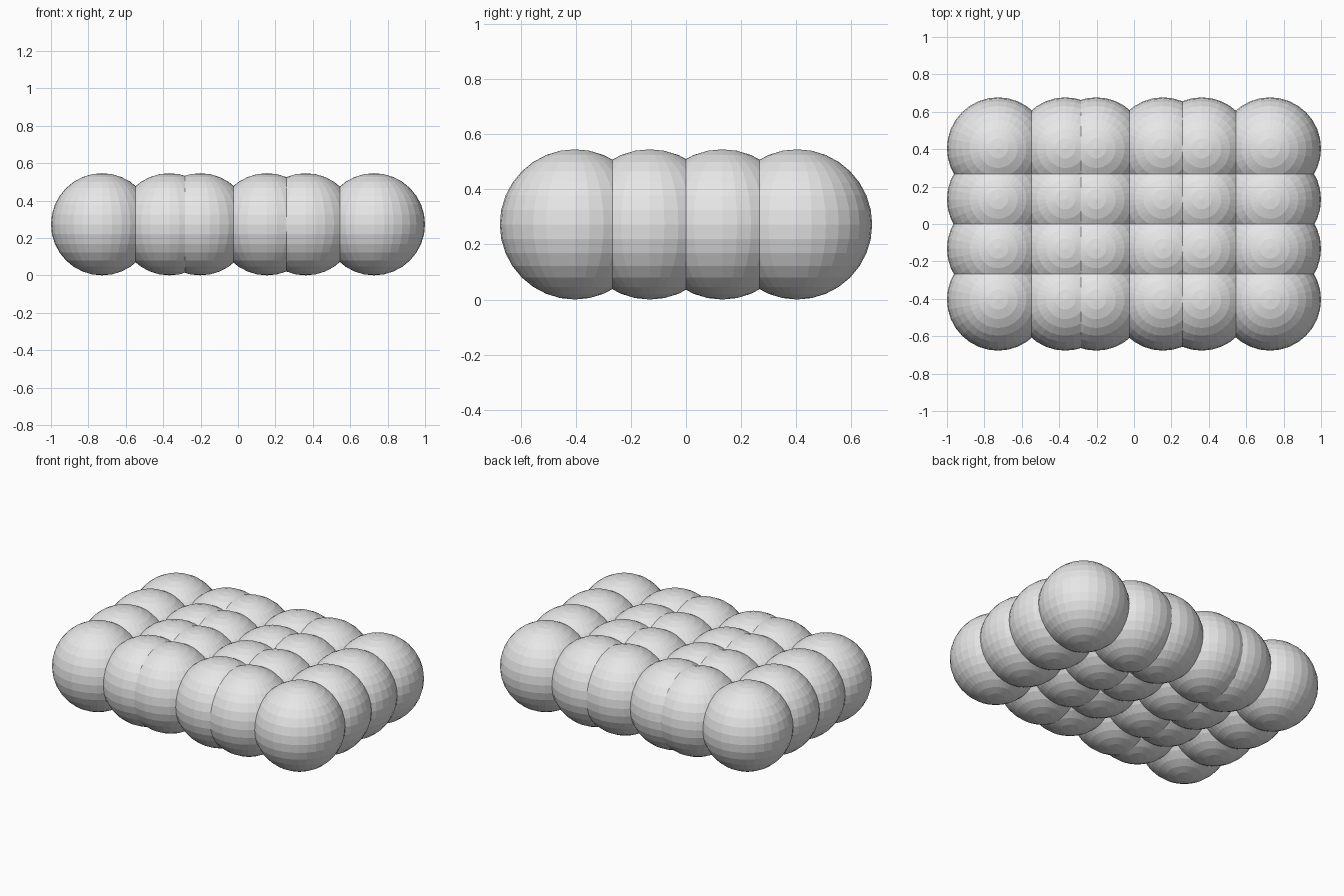
import bpy
import bmesh

if "Cube" in bpy.data.objects:
    bpy.data.objects.remove(bpy.data.objects["Cube"], do_unlink=True)

# Plain grey material
grey = bpy.data.materials.new("light grey")
grey.use_nodes = True
colour = (0.8, 0.8, 0.8, 1)
grey.diffuse_color = colour
grey.node_tree.nodes["Principled BSDF"].inputs["Base Color"].default_value = colour

RADIUS = 0.273
COLUMNS = (-0.727, -0.367, -0.202, 0.155, 0.362, 0.727)
ROWS = (-0.404, -0.132, 0.132, 0.404)

# One flat-faced ball mesh shared by the whole grid
mesh = bpy.data.meshes.new("ball")
bm = bmesh.new()
bmesh.ops.create_uvsphere(bm, u_segments=32, v_segments=16, radius=RADIUS)
bm.to_mesh(mesh)
bm.free()
mesh.materials.append(grey)

# Overlapping balls in rows and columns
for r, y in enumerate(ROWS, 1):
    for c, x in enumerate(COLUMNS, 1):
        ball = bpy.data.objects.new(f"ball_row_{r}_column_{c}", mesh)
        ball.location = (x, y, RADIUS)
        bpy.context.collection.objects.link(ball)
